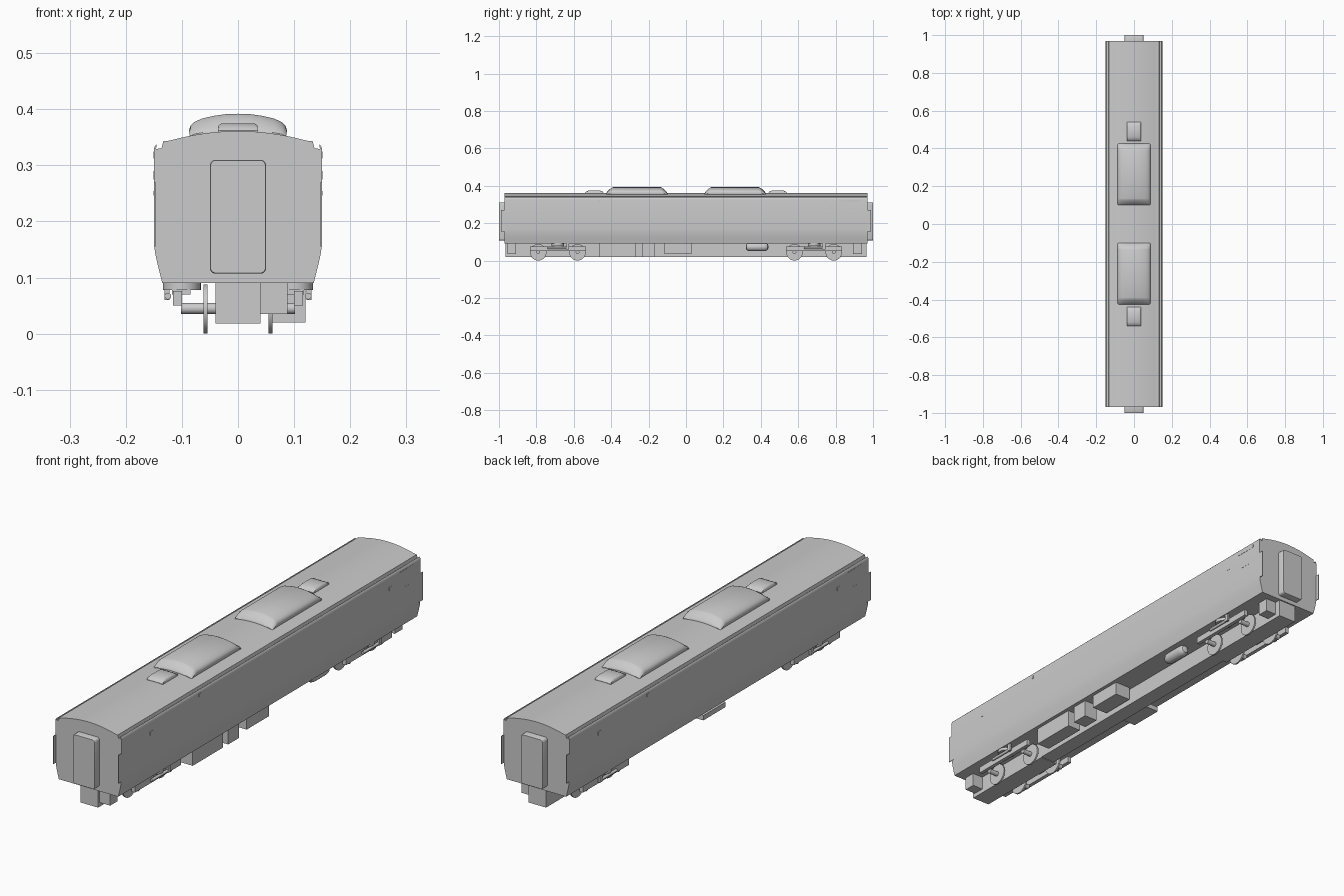
import bpy, bmesh, math
from mathutils import Matrix

if "Cube" in bpy.data.objects:
    bpy.data.objects.remove(bpy.data.objects["Cube"])


def finish(bm, name, smooth=False):
    bmesh.ops.recalc_face_normals(bm, faces=bm.faces)
    me = bpy.data.meshes.new(name)
    bm.to_mesh(me)
    bm.free()
    ob = bpy.data.objects.new(name, me)
    bpy.context.collection.objects.link(ob)
    if smooth:
        bpy.ops.object.select_all(action='DESELECT')
        ob.select_set(True)
        bpy.context.view_layer.objects.active = ob
        bpy.ops.object.shade_smooth_by_angle(angle=math.radians(32))
    return ob


def box(name, x0, x1, y0, y1, z0, z1):
    bm = bmesh.new()
    m = Matrix.Translation(((x0 + x1) / 2, (y0 + y1) / 2, (z0 + z1) / 2))
    m = m @ Matrix.Diagonal((abs(x1 - x0), abs(y1 - y0), abs(z1 - z0), 1))
    bmesh.ops.create_cube(bm, size=1, matrix=m)
    return finish(bm, name)


def cylinder(name, loc, r, length, axis, seg=24):
    rot = {'X': Matrix.Rotation(math.pi / 2, 4, 'Y'),
           'Y': Matrix.Rotation(math.pi / 2, 4, 'X'), 'Z': Matrix()}[axis]
    bm = bmesh.new()
    bmesh.ops.create_cone(bm, cap_ends=True, segments=seg, radius1=r, radius2=r,
                          depth=length, matrix=Matrix.Translation(loc) @ rot)
    return finish(bm, name, True)


def loft(name, rings, smooth=True):
    """Skin a list of closed point rings and cap both ends."""
    bm = bmesh.new()
    rows = [[bm.verts.new(p) for p in ring] for ring in rings]
    n = len(rows[0])
    for a, b in zip(rows, rows[1:]):
        for i in range(n):
            bm.faces.new((a[i], a[(i + 1) % n], b[(i + 1) % n], b[i]))
    bm.faces.new(rows[0])
    bm.faces.new(rows[-1])
    return finish(bm, name, smooth)


def mirrored(half):
    """Close a right-hand half profile (bottom to top) across x = 0."""
    return half + [(-x, z) for x, z in reversed(half) if x > 1e-6]


# Car body: tapered lower sides, rain gutters and shallow arched roof
half = [(0.135, 0.09), (0.143, 0.122), (0.148, 0.145), (0.15, 0.17), (0.15, 0.325),
        (0.149, 0.333), (0.145, 0.338), (0.146, 0.329), (0.136, 0.331), (0.133, 0.343)]
half += [(0.122 * (1 - i / 8), 0.344 + 0.017 * (1 - (1 - i / 8) ** 2)) for i in range(9)]
section = mirrored(half)
loft("car_body", [[(x, y, z) for x, z in section] for y in (-0.97, 0.97)])

# Gangway doors with rounded corners, and thin corner plates at both ends
rr = []
for cx, cz, a0 in ((0.04, 0.30, 0), (-0.04, 0.30, 90), (-0.04, 0.117, 180), (0.04, 0.117, 270)):
    for k in range(5):
        a = math.radians(a0 + k * 22.5)
        rr.append((cx + 0.01 * math.cos(a), cz + 0.01 * math.sin(a)))
for s in (-1, 1):
    loft("gangway", [[(x, s * y, z) for x, z in rr] for y in (0.965, 0.998)] +
         [[(x * 0.98, s, 0.2085 + (z - 0.2085) * 0.99) for x, z in rr]])
    for sx in (-1, 1):
        box("corner_plate", sx * 0.147, sx * 0.1495, s * 0.96, s * 0.988, 0.155, 0.27)


# Domed roof units
def pod(name, y0, y1, w, base, h, ramp):
    prof = mirrored([(w * 0.95, 0), (w * 0.99, h * 0.25), (w, h * 0.4), (w * 0.97, h * 0.55),
                     (w * 0.9, h * 0.68), (w * 0.75, h * 0.81), (w * 0.5, h * 0.92),
                     (w * 0.25, h * 0.985), (0, h)])
    st = [(0, 0.35, 0.97), (0.12, 0.5, 0.99), (0.5, 0.78, 1), (0.8, 0.94, 1), (1, 1, 1)]
    rows = [(y0 + t * ramp, k, q) for t, k, q in st]
    rows += [(y1 - t * ramp, k, q) for t, k, q in reversed(st)]
    loft(name, [[(x * q, y, base + z * k) for x, z in prof] for y, k, q in rows])


for s in (-1, 1):
    pod("roof_unit", *sorted((s * 0.10, s * 0.425)), 0.087, 0.345, 0.047, 0.035)
    c = s * 0.49
    # small vent: flatter top, box-like section
    vent = mirrored([(0.036, 0.35), (0.036, 0.368), (0.033, 0.373), (0.028, 0.375), (0, 0.375)])
    loft("roof_vent", [[(x, c + t * 0.05, min(z, top)) for x, z in vent]
                       for t, top in ((-1, 0.362), (-0.9, 0.368), (-0.6, 0.375),
                                      (0.6, 0.375), (0.9, 0.368), (1, 0.362))])

# Small grilles and lamps on the sides
for s in (-1, 1):
    box("side_grille", s * 0.148, s * 0.1507, s * 0.83, s * 0.93, 0.312, 0.325)
    box("side_panel", s * 0.148, s * 0.1507, s * 0.86, s * 0.90, 0.246, 0.254)
    for y in (-0.775, 0.775):
        box("side_lamp", s * 0.148, s * 0.151, y - 0.009, y + 0.009, 0.275, 0.29)
    box("side_light", s * 0.148, s * 0.151, -s * 0.47, -s * 0.455, 0.312, 0.325)

# Underframe: deep end beams, slimmer centre spine
box("centre_spine", -0.025, 0.04, -0.54, 0.54, 0.02, 0.092)
for s in (-1, 1):
    box("end_beam", -0.04, 0.04, *sorted((s * 0.535, s * 0.965)), 0.018, 0.092)
box("end_box", 0.04, 0.088, -0.955, -0.908, 0.035, 0.092)
box("end_box", 0.04, 0.088, 0.892, 0.94, 0.035, 0.092)

# Equipment boxes and air tank
box("equipment_box_long", 0.06, 0.12, -0.465, -0.27, 0.02, 0.092)
box("equipment_box_short", 0.06, 0.12, -0.235, -0.165, 0.02, 0.092)
box("equipment_box_mid", 0.05, 0.12, -0.115, 0.03, 0.035, 0.092)
box("equipment_box_left", -0.1, -0.02, -0.115, 0.03, 0.035, 0.055)
tank = [(0.32, 0.008), (0.323, 0.015), (0.332, 0.021), (0.345, 0.023),
        (0.415, 0.023), (0.428, 0.021), (0.437, 0.015), (0.44, 0.008)]
loft("air_tank", [[(0.095 + r * math.cos(a * math.pi / 10), y, 0.073 + r * math.sin(a * math.pi / 10))
                   for a in range(20)] for y, r in tank])

# Bogies: wheels, axles, side frames, air springs, dampers
for c in (-0.685, 0.685):
    for y in (c - 0.105, c + 0.105):
        cylinder("axle", (0, y, 0.045), 0.01, 0.204, 'X', 16)
        for s in (-1, 1):
            cylinder("wheel", (s * 0.058, y, 0.044), 0.044, 0.007, 'X', 32)
    for s in (-1, 1):
        box("bogie_side_frame", s * 0.1, s * 0.116, c - 0.15, c + 0.15, 0.05, 0.076)
        cylinder("air_spring", (s * 0.1, c, 0.085), 0.034, 0.014, 'Z')
        box("spring_seat", s * 0.085, s * 0.118, c - 0.03, c + 0.03, 0.07, 0.08)
        box("damper_bracket", s * 0.122, s * 0.131, c + 0.045, c + 0.06, 0.06, 0.092)
        cylinder("damper", (s * 0.125, c, 0.067), 0.006, 0.11, 'Y', 12)
